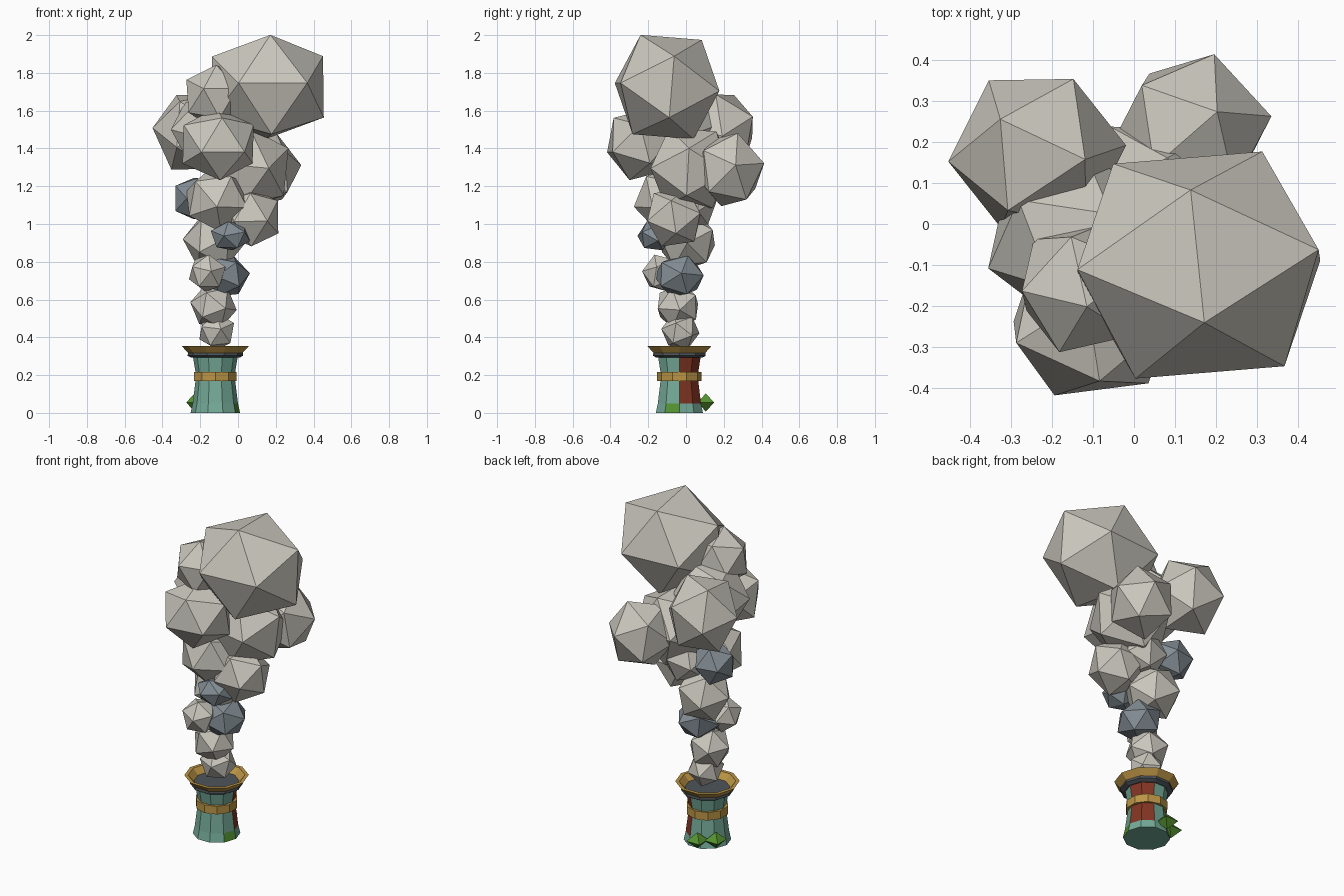
import bpy, bmesh, math
from mathutils import Matrix, Vector

if "Cube" in bpy.data.objects:
    bpy.data.objects.remove(bpy.data.objects["Cube"])


def material(name, rgb):
    m = bpy.data.materials.new(name)
    m.diffuse_color = (*rgb, 1)
    m.use_nodes = True
    m.node_tree.nodes["Principled BSDF"].inputs["Base Color"].default_value = m.diffuse_color
    return m


SMOKE = material("pale smoke", (0.59, 0.57, 0.51))
SOOT = material("blue grey smoke", (0.23, 0.27, 0.30))
TEAL = material("teal wall", (0.175, 0.40, 0.315))
GOLD = material("gold trim", (0.50, 0.30, 0.06))
RED = material("rust panel", (0.22, 0.035, 0.016))
GREEN = material("leaf green", (0.09, 0.29, 0.03))
DARK = material("dark iron", (0.075, 0.09, 0.10))

CX, CY, SIDES = -0.12, -0.035, 10


def finish(bm, name, mats):
    bmesh.ops.recalc_face_normals(bm, faces=bm.faces[:])
    mesh = bpy.data.meshes.new(name)
    bm.to_mesh(mesh)
    bm.free()
    ob = bpy.data.objects.new(name, mesh)
    for m in mats:
        mesh.materials.append(m)
    bpy.context.collection.objects.link(ob)
    return ob


def frame(a, b):
    """Orthonormal frame with its first axis along a and b in its first plane."""
    x = a.normalized()
    z = x.cross(b).normalized()
    return Matrix((x, z.cross(x), z)).transposed()


def puff(name, mat, centre, radius, d1, d2, stretch=(1, 1, 1)):
    """Icosahedron with one corner along d1 and a neighbouring corner towards d2."""
    bm = bmesh.new()
    bmesh.ops.create_icosphere(bm, subdivisions=1, radius=radius)
    bm.verts.ensure_lookup_table()
    v = bm.verts[0]
    n = v.link_edges[0].other_vert(v)
    turn = frame(Vector(d1), Vector(d2)) @ frame(v.co, n.co).transposed()
    bm.transform(Matrix.Translation(centre) @ Matrix.Diagonal((*stretch, 1)) @ turn.to_4x4())
    return finish(bm, name, [mat])


def lathe(name, mats, profile, rule=None, closed=False, twist=0):
    """Ten-sided turned shape; rule(ring, side) picks the colour."""
    bm = bmesh.new()
    rings = []
    for r, z in profile:
        rings.append([bm.verts.new((CX + r * math.cos(2 * math.pi * i / SIDES + twist),
                                    CY + r * math.sin(2 * math.pi * i / SIDES + twist), z))
                      for i in range(SIDES)])
    pairs = list(zip(rings, rings[1:]))
    if closed:
        pairs.append((rings[-1], rings[0]))
    for k, (a, b) in enumerate(pairs):
        for i in range(SIDES):
            j = (i + 1) % SIDES
            f = bm.faces.new((a[i], a[j], b[j], b[i]))
            f.material_index = rule(k, i) if rule else 0
    if not closed:
        bm.faces.new(rings[0])
        bm.faces.new(rings[-1])
    return finish(bm, name, mats)


# Chimney wall: two rust panels on one side and one mossy foot panel
def wall_colour(ring, side):
    if ring == 0:
        return 2 if side == SIDES - 1 else 0
    return 1 if side in (0, 1) else 0


lathe("chimney_wall", [TEAL, RED, GREEN],
      [(0.131, 0), (0.12, 0.05), (0.105, 0.17), (0.105, 0.215), (0.118, 0.295)], wall_colour)

# Trim: middle band, iron collar and flared gold rim
lathe("middle_band", [GOLD],
      [(0.1, 0.168), (0.118, 0.168), (0.118, 0.217), (0.1, 0.217)], closed=True,
      twist=math.pi / SIDES)
lathe("iron_collar", [DARK], [(0.128, 0.292), (0.147, 0.303), (0.145, 0.318)])
lathe("flared_rim", [GOLD],
      [(0.144, 0.317), (0.178, 0.354), (0.157, 0.354), (0.125, 0.319)], closed=True)

# Leaves at the foot: squashed octahedra
for k, (x, y) in enumerate([(-0.15, 0.105), (-0.23, 0.042)]):
    bm = bmesh.new()
    for s in (1, -1):
        bmesh.ops.create_cone(bm, segments=4, radius1=0.062, radius2=0, depth=0.048,
                              matrix=Matrix.Translation((x, y, 0.055 + s * 0.024))
                              @ Matrix.Rotation(math.pi / 4, 4, 'Z')
                              @ Matrix.Rotation(0 if s > 0 else math.pi, 4, 'X'))
    bmesh.ops.remove_doubles(bm, verts=bm.verts[:], dist=0.0001)
    inner = [f for f in bm.faces if len(f.verts) == 4]
    bmesh.ops.delete(bm, geom=inner, context='FACES_ONLY')
    finish(bm, f"leaf_{k + 1}", [GREEN])

# Upper cloud: centre, radius, two corner directions, optional stretch
upper = [
    ((0.158, -0.10, 1.725), 0.31, (0.012, -0.14, 0.275), (-0.018, 0.185, 0.25), (1.12, 1, 1)),
    ((-0.236, 0.172, 1.487), 0.223, (-0.095, 0.09, 0.19), (0.11, -0.01, 0.19), (0.98, 0.96, 1.06)),
    ((0.141, 0.23, 1.288), 0.198, (0.175, 0.03, 0.02), (0.095, 0.05, 0.185), (1, 0.98, 1.06)),
    ((0.052, 0.025, 1.295), 0.24, (-0.125, 0.24, 0), (0.18, 0.135, -0.025)),
    ((-0.105, -0.24, 1.423), 0.20, (-0.075, -0.165, -0.04), (0.10, -0.165, -0.045), (1.1, 1, 1)),
    ((-0.125, -0.155, 1.677), 0.172, (0.01, -0.045, 0.16), (-0.06, -0.165, 0.04)),
    ((-0.15, -0.03, 1.49), 0.22, (-0.21, -0.08, 0.01), (-0.10, 0.09, 0.14)),
]
# Lower column
lower = [
    ((-0.112, -0.105, 1.13), 0.175, (0, -0.16, -0.035), (0.15, -0.06, -0.04), (1.04, 1, 1.03)),
    ((0.07, -0.063, 1.035), 0.167, (0.135, -0.015, 0.085), (0.135, 0.01, -0.085)),
    ((-0.03, 0.035, 1.11), 0.14, (0.04, 0.12, 0.02), (0.1, 0.05, 0.1)),
    ((-0.127, 0.007, 0.91), 0.166, (-0.16, 0, 0.01), (-0.06, -0.1, 0.11)),
    ((-0.163, -0.13, 0.74), 0.105, (0.02, -0.1, 0.01), (0.09, -0.02, 0.03)),
    ((-0.13, -0.043, 0.565), 0.125, (-0.12, -0.01, 0.02), (-0.06, -0.09, 0.07)),
    ((-0.113, -0.03, 0.433), 0.104, (0.02, -0.09, 0.01), (0.085, -0.01, 0.04)),
]
soot = [
    ((-0.225, 0.046, 1.135), 0.127, (-0.11, -0.02, 0.07), (-0.11, -0.02, -0.07)),
    ((-0.04, -0.165, 0.937), 0.097, (-0.03, -0.09, 0), (0.05, -0.08, 0.02), (1.14, 1, 0.88)),
    ((-0.065, -0.035, 0.725), 0.129, (0.126, 0.01, 0.015), (0.06, -0.09, 0.08), (1, 1.08, 0.93)),
]
for name, mat, group in (("upper_puff", SMOKE, upper), ("lower_puff", SMOKE, lower),
                         ("soot_puff", SOOT, soot)):
    for k, spec in enumerate(group):
        puff(f"{name}_{k + 1}", mat, *spec)
